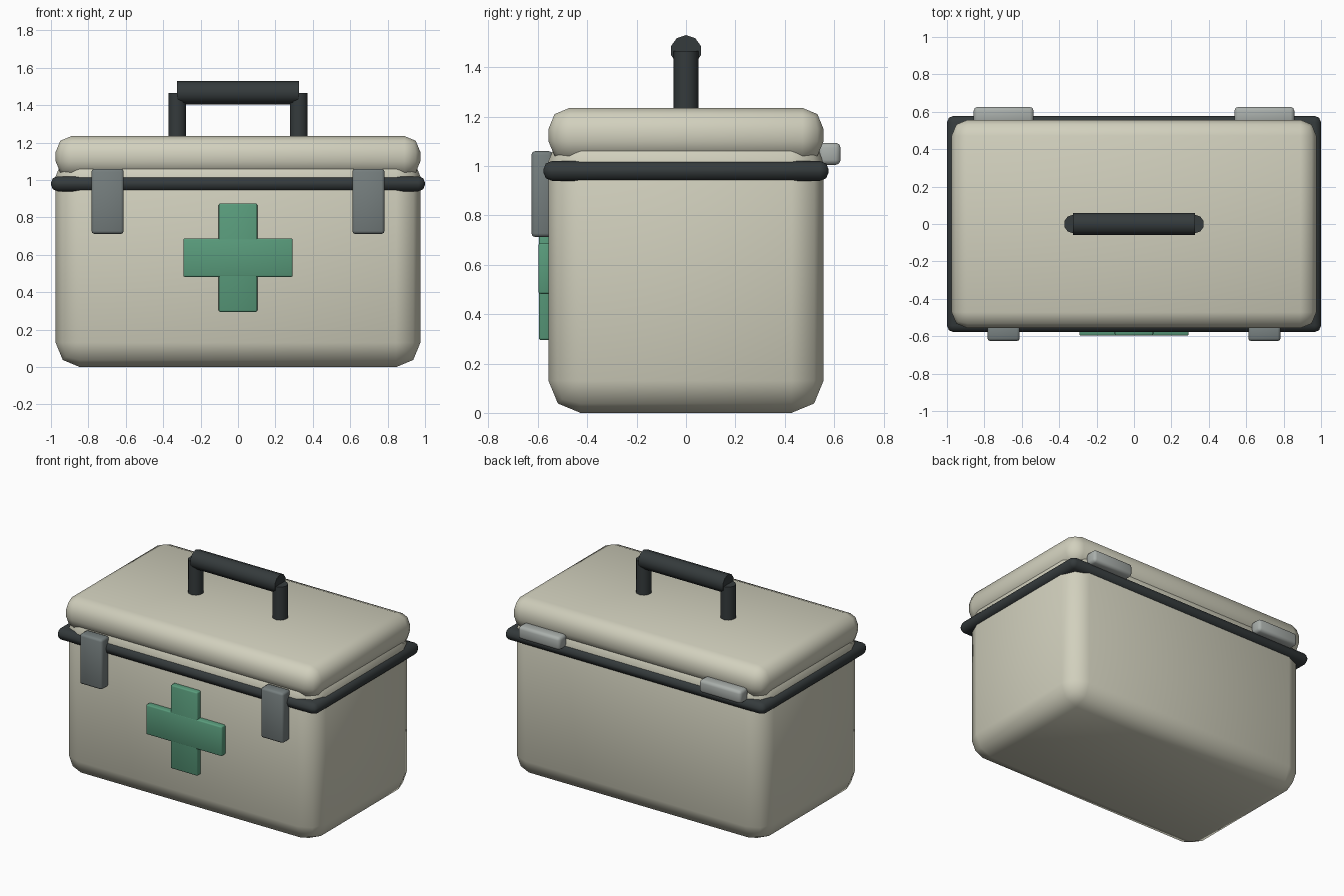
import bpy, bmesh, math
from mathutils import Matrix

if "Cube" in bpy.data.objects:
    bpy.data.objects.remove(bpy.data.objects["Cube"])


def material(name, rgb):
    m = bpy.data.materials.new(name)
    m.diffuse_color = (*rgb, 1)
    m.use_nodes = True
    m.node_tree.nodes["Principled BSDF"].inputs["Base Color"].default_value = m.diffuse_color
    return m


SHELL = material("shell_cream", (0.64, 0.63, 0.51))
DARK = material("dark_rubber", (0.035, 0.043, 0.045))
METAL = material("latch_grey", (0.18, 0.21, 0.21))
PALE = material("hinge_grey", (0.40, 0.43, 0.41))
GREEN = material("cross_green", (0.10, 0.33, 0.20))


def finish(name, bm, mat, angle):
    me = bpy.data.meshes.new(name)
    bmesh.ops.recalc_face_normals(bm, faces=bm.faces)
    bm.to_mesh(me)
    bm.free()
    me.materials.append(mat)
    ob = bpy.data.objects.new(name, me)
    bpy.context.collection.objects.link(ob)
    bpy.ops.object.select_all(action='DESELECT')
    ob.select_set(True)
    bpy.context.view_layer.objects.active = ob
    bpy.ops.object.shade_smooth_by_angle(angle=math.radians(angle))
    return ob


def rounded_box(name, x, y, z, bevel, mat):
    """Box given by (min, max) on each axis, all edges rounded."""
    bm = bmesh.new()
    bmesh.ops.create_cube(bm, size=1)
    for v in bm.verts:
        v.co = [lo + (c + 0.5) * (hi - lo) for c, (lo, hi) in zip(v.co, (x, y, z))]
    bmesh.ops.bevel(bm, geom=bm.edges[:], offset=bevel, segments=2,
                    profile=0.5, affect='EDGES')
    return finish(name, bm, mat, 60)


def rod(name, radius, length, matrix, mat):
    bm = bmesh.new()
    bmesh.ops.create_cone(bm, cap_ends=True, segments=10, radius1=radius,
                          radius2=radius, depth=length, matrix=matrix)
    return finish(name, bm, mat, 50)


# Case shell, lid and the dark seal between them
rounded_box("case_body", (-0.975, 0.975), (-0.557, 0.557), (0, 1.15), 0.13, SHELL)
rounded_box("lid", (-0.975, 0.975), (-0.557, 0.557), (1.015, 1.235), 0.085, SHELL)
rounded_box("seal_band", (-1, 1), (-0.578, 0.578), (0.94, 1.02), 0.035, DARK)

# Green cross on the front
rounded_box("cross_upright", (-0.103, 0.103), (-0.596, -0.54), (0.295, 0.875), 0.008, GREEN)
rounded_box("cross_bar", (-0.292, 0.292), (-0.597, -0.54), (0.482, 0.688), 0.008, GREEN)

# Front latches, back hinges and handle posts, one per side
for side, s in (("left", -1), ("right", 1)):
    cx = 0.697 * s
    rounded_box("latch_" + side, (cx - 0.086, cx + 0.086), (-0.626, -0.54),
                (0.712, 1.06), 0.015, METAL)
    rounded_box("hinge_" + side, (cx - 0.16, cx + 0.16), (0.535, 0.626),
                (1.004, 1.094), 0.02, PALE)
    rod("handle_post_" + side, 0.05, 0.265,
        Matrix.Translation((0.325 * s, 0, 1.3325)), DARK)

# Horizontal grip
rod("handle_grip", 0.063, 0.65,
    Matrix.Translation((0, 0, 1.467)) @ Matrix.Rotation(math.pi / 2, 4, 'Z')
    @ Matrix.Rotation(math.pi / 2, 4, 'X'), DARK)
